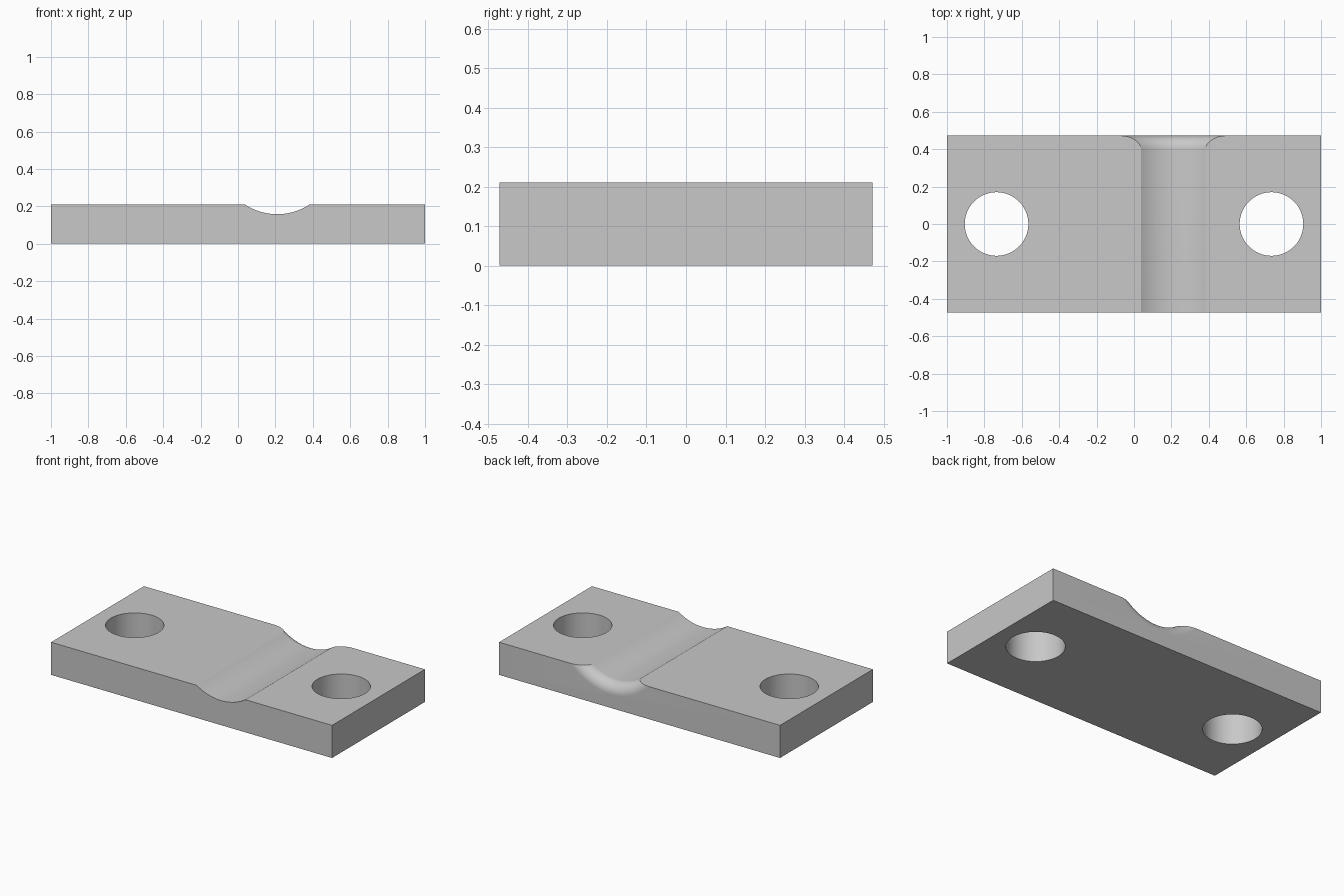
import bpy
import bmesh
from math import sin, cos, pi, radians
from mathutils import Vector

default = bpy.data.objects.get("Cube")
if default:
    bpy.data.objects.remove(default, do_unlink=True)

LENGTH, WIDTH, THICK = 2.0, 0.944, 0.21
HOLE_X, HOLE_R = 0.735, 0.17
GROOVE_X, GROOVE_R, GROOVE_Z = 0.21, 0.315, 0.473
FLARE = 0.07

gray = bpy.data.materials.new("plain gray")
gray.use_nodes = True
color = (0.58, 0.58, 0.58, 1)
gray.diffuse_color = color
gray.node_tree.nodes["Principled BSDF"].inputs["Base Color"].default_value = color


def finish(bm, name):
    bmesh.ops.recalc_face_normals(bm, faces=bm.faces)
    mesh = bpy.data.meshes.new(name)
    bm.to_mesh(mesh)
    bm.free()
    mesh.materials.append(gray)
    obj = bpy.data.objects.new(name, mesh)
    bpy.context.collection.objects.link(obj)
    return obj


def lathe(name, profile, centre, axis, side, segments):
    """Closed solid of revolution; profile is (distance along axis, radius)."""
    axis, side = Vector(axis), Vector(side)
    other = axis.cross(side)
    bm = bmesh.new()
    rings = []
    for d, r in profile:
        angles = [2 * pi * i / segments for i in range(segments)]
        rings.append([bm.verts.new(Vector(centre) + axis * d
                                   + (side * cos(a) + other * sin(a)) * r)
                      for a in angles])
    for lower, upper in zip(rings, rings[1:]):
        for i in range(segments):
            j = (i + 1) % segments
            bm.faces.new((lower[i], lower[j], upper[j], upper[i]))
    bm.faces.new(rings[0])
    bm.faces.new(rings[-1])
    return finish(bm, name)


# Rectangular plate
bm = bmesh.new()
bmesh.ops.create_cube(bm, size=1)
bmesh.ops.scale(bm, vec=(LENGTH, WIDTH, THICK), verts=bm.verts)
bmesh.ops.translate(bm, vec=(0, 0, THICK / 2), verts=bm.verts)
plate = finish(bm, "clamp_plate")

# Two bolt holes
cutters = [lathe(name, [(-0.1, HOLE_R), (THICK + 0.1, HOLE_R)], (x, 0, 0),
                 (0, 0, 1), (1, 0, 0), 96)
           for name, x in (("right_hole_cutter", -HOLE_X), ("left_hole_cutter", HOLE_X))]

# Round groove, flaring out through a quarter-round at the back edge
back = WIDTH / 2
profile = [(-back - 0.1, GROOVE_R)]
for i in range(17):
    a = pi / 2 * i / 16
    profile.append((back - FLARE + FLARE * sin(a), GROOVE_R + FLARE * (1 - cos(a))))
profile.append((back + 0.1, GROOVE_R + FLARE))
cutters.append(lathe("groove_cutter", profile, (GROOVE_X, 0, GROOVE_Z),
                     (0, 1, 0), (0, 0, -1), 160))

# Cut the plate
bpy.context.view_layer.objects.active = plate
for cutter in cutters:
    mod = plate.modifiers.new(cutter.name, "BOOLEAN")
    mod.operation = "DIFFERENCE"
    mod.solver = "EXACT"
    mod.object = cutter
    bpy.ops.object.modifier_apply(modifier=mod.name)
for cutter in cutters:
    bpy.data.objects.remove(cutter, do_unlink=True)

# Smooth the curved walls, keep the edges crisp
bpy.ops.object.select_all(action="DESELECT")
plate.select_set(True)
bpy.ops.object.shade_smooth_by_angle(angle=radians(20))
